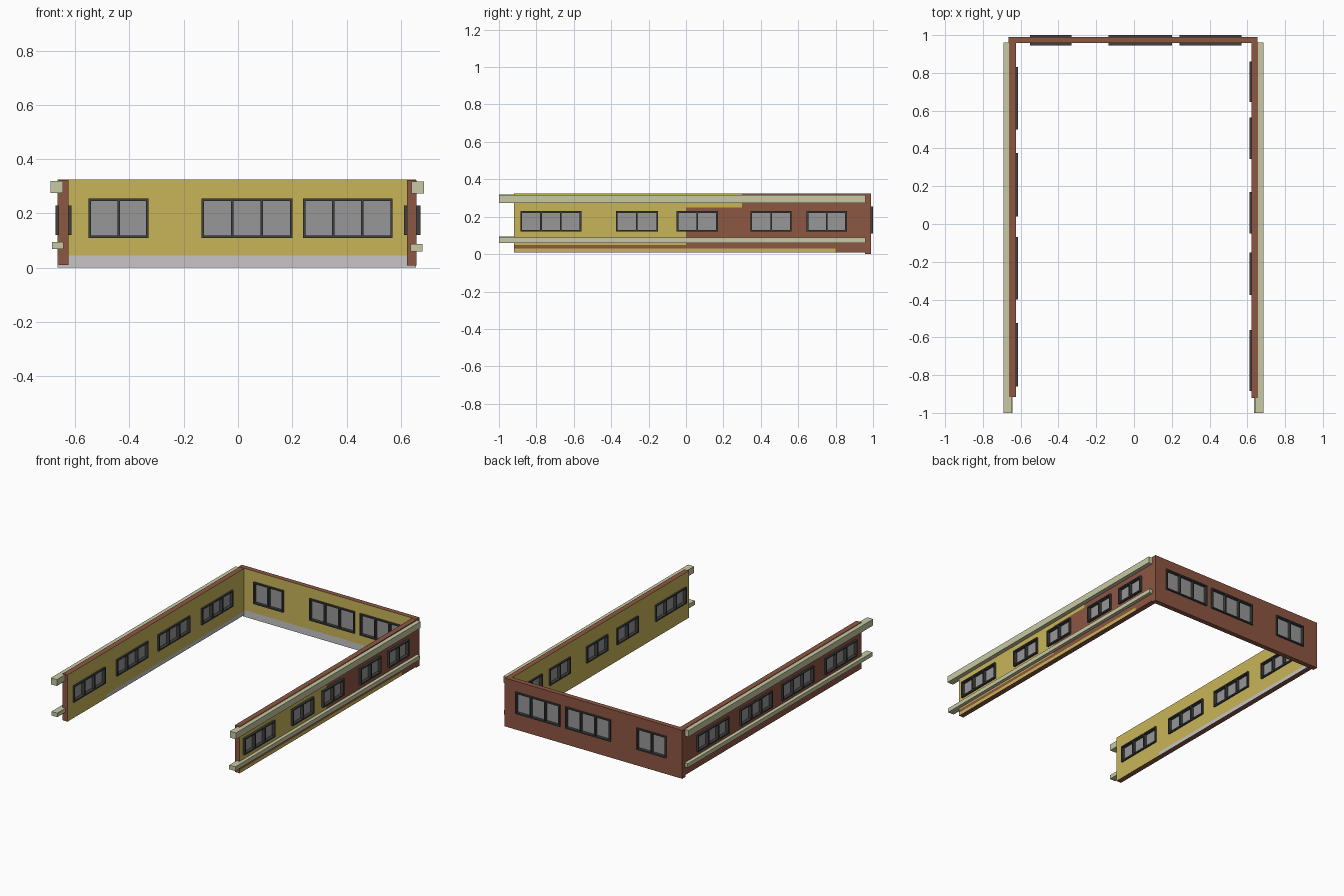
import bpy, bmesh

if "Cube" in bpy.data.objects:
    bpy.data.objects.remove(bpy.data.objects["Cube"])


def mat(name, r, g, b):
    m = bpy.data.materials.new(name)
    m.diffuse_color = (r, g, b, 1)
    m.use_nodes = True
    m.node_tree.nodes["Principled BSDF"].inputs["Base Color"].default_value = m.diffuse_color
    return m


BROWN = mat("brown_brick", 0.27, 0.095, 0.055)
YELLOW = mat("yellow_plaster", 0.58, 0.46, 0.10)
GREY = mat("grey_skirting", 0.57, 0.56, 0.56)
GLASS = mat("grey_glass", 0.31, 0.31, 0.31)
FRAME = mat("dark_frame", 0.05, 0.05, 0.05)
BEAM = mat("pale_beam", 0.58, 0.58, 0.37)
WALL_MATS = [BROWN, YELLOW, GREY]


def finish(name, bm, mats):
    bmesh.ops.remove_doubles(bm, verts=bm.verts, dist=1e-5)
    bmesh.ops.recalc_face_normals(bm, faces=bm.faces)
    me = bpy.data.meshes.new(name)
    bm.to_mesh(me)
    bm.free()
    for m in mats:
        me.materials.append(m)
    ob = bpy.data.objects.new(name, me)
    bpy.context.collection.objects.link(ob)
    return ob


def add_box(bm, lo, hi):
    r = bmesh.ops.create_cube(bm, size=1)
    for v in r["verts"]:
        v.co = [(lo[i] + hi[i]) / 2 + v.co[i] * (hi[i] - lo[i]) for i in range(3)]


def place(axis, u, d, z):
    """u runs along the wall, d through its thickness"""
    return (u, d, z) if axis == "x" else (d, u, z)


def wall(name, axis, inner, outer, span, height, windows, wz, cuts_u, cuts_z, rule):
    """Wall slab made of grid cells, leaving the window cells open"""
    us = sorted(set(list(span) + cuts_u + [e for w in windows for e in w[:2]]))
    zs = sorted(set(list(height) + cuts_z + list(wz)))
    nu, nz = len(us) - 1, len(zs) - 1

    def solid(i, j):
        if not (0 <= i < nu and 0 <= j < nz):
            return False
        u, z = (us[i] + us[i + 1]) / 2, (zs[j] + zs[j + 1]) / 2
        return not (wz[0] < z < wz[1] and any(w[0] < u < w[1] for w in windows))

    bm = bmesh.new()

    def quad(pts, m):
        f = bm.faces.new([bm.verts.new(place(axis, *p)) for p in pts])
        f.material_index = m

    for i in range(nu):
        for j in range(nz):
            if not solid(i, j):
                continue
            a, b, c, d = us[i], us[i + 1], zs[j], zs[j + 1]
            for side, t in (("inner", inner), ("outer", outer)):
                quad([(a, t, c), (b, t, c), (b, t, d), (a, t, d)],
                     rule(side, (a + b) / 2, (c + d) / 2))
            # rims of the wall and of the openings
            for di, dj, p, q in ((-1, 0, (a, c), (a, d)), (1, 0, (b, c), (b, d)),
                                 (0, -1, (a, c), (b, c)), (0, 1, (a, d), (b, d))):
                if not solid(i + di, j + dj):
                    quad([(p[0], inner, p[1]), (q[0], inner, q[1]),
                          (q[0], outer, q[1]), (p[0], outer, p[1])], 0)
    finish(name, bm, WALL_MATS)


def window(name, axis, d0, d1, u0, u1, z0, z1, panes):
    bm, t = bmesh.new(), 0.009

    def bar(bm, a, b, c, d, e=d0, f=d1):
        add_box(bm, place(axis, a, e, c), place(axis, b, f, d))

    bar(bm, u0, u1, z0, z0 + t)
    bar(bm, u0, u1, z1 - t, z1)
    for k in range(panes + 1):
        u = u0 + (u1 - u0 - t) * k / panes
        bar(bm, u, u + t, z0 + t, z1 - t)
    finish(name + "_frame", bm, [FRAME])
    bm, mid = bmesh.new(), (d0 + d1) / 2
    bar(bm, u0 + t / 2, u1 - t / 2, z0 + t / 2, z1 - t / 2, mid - 0.008, mid + 0.008)
    finish(name + "_glass", bm, [GLASS])


# Colour rules: 0 brown, 1 yellow, 2 grey
def back_rule(side, u, z):
    return 0 if side == "outer" else (2 if z < 0.045 else 1)


def left_rule(side, u, z):
    return 0 if side == "outer" else (2 if z < 0.035 and u > -0.5 else 1)


def right_rule(side, u, z):
    if side == "inner":
        return 1
    if z < 0.03:
        return 1 if u < 0.8 else 0
    if z < 0.05:
        return 0
    return 1 if u < 0.0 or (z > 0.25 and u < 0.3) else 0


back_w = [(-0.55, -0.33, 2), (-0.135, 0.20, 3), (0.24, 0.57, 3)]
left_w = [(-0.86, -0.525, 3), (-0.40, -0.07, 3), (0.04, 0.375, 3), (0.50, 0.83, 3)]
right_w = [(-0.885, -0.56, 3), (-0.375, -0.15, 2), (-0.05, 0.17, 2),
           (0.345, 0.565, 2), (0.645, 0.86, 2)]
BACK_Z, SIDE_Z = (0.11, 0.255), (0.12, 0.23)

# Walls
wall("back_wall", "x", 0.957, 0.99, (-0.665, 0.655), (0.0, 0.325), back_w, BACK_Z,
     [], [0.045], back_rule)
wall("left_wall", "y", -0.625, -0.661, (-0.915, 0.957), (0.01, 0.323), left_w, SIDE_Z,
     [-0.5], [0.035], left_rule)
wall("right_wall", "y", 0.622, 0.657, (-0.92, 0.957), (0.008, 0.323), right_w, SIDE_Z,
     [0.0, 0.3, 0.8], [0.03, 0.05, 0.25], right_rule)

# Windows
for label, axis, d0, d1, wins, wz in (("back", "x", 0.945, 1.0, back_w, BACK_Z),
                                      ("left", "y", -0.673, -0.614, left_w, SIDE_Z),
                                      ("right", "y", 0.612, 0.672, right_w, SIDE_Z)):
    for k, (a, b, n) in enumerate(wins):
        window(f"{label}_window_{k + 1}", axis, d0, d1, a, b, wz[0], wz[1], n)

# Long beams outside the side walls
for name, x0, x1, z0, z1 in (("left_upper_beam", -0.69, -0.645, 0.276, 0.319),
                             ("left_lower_beam", -0.685, -0.642, 0.068, 0.095),
                             ("right_upper_beam", 0.64, 0.685, 0.274, 0.317),
                             ("right_lower_beam", 0.635, 0.68, 0.06, 0.088)):
    bm = bmesh.new()
    add_box(bm, (x0, -1.0, z0), (x1, 0.96, z1))
    finish(name, bm, [BEAM])
